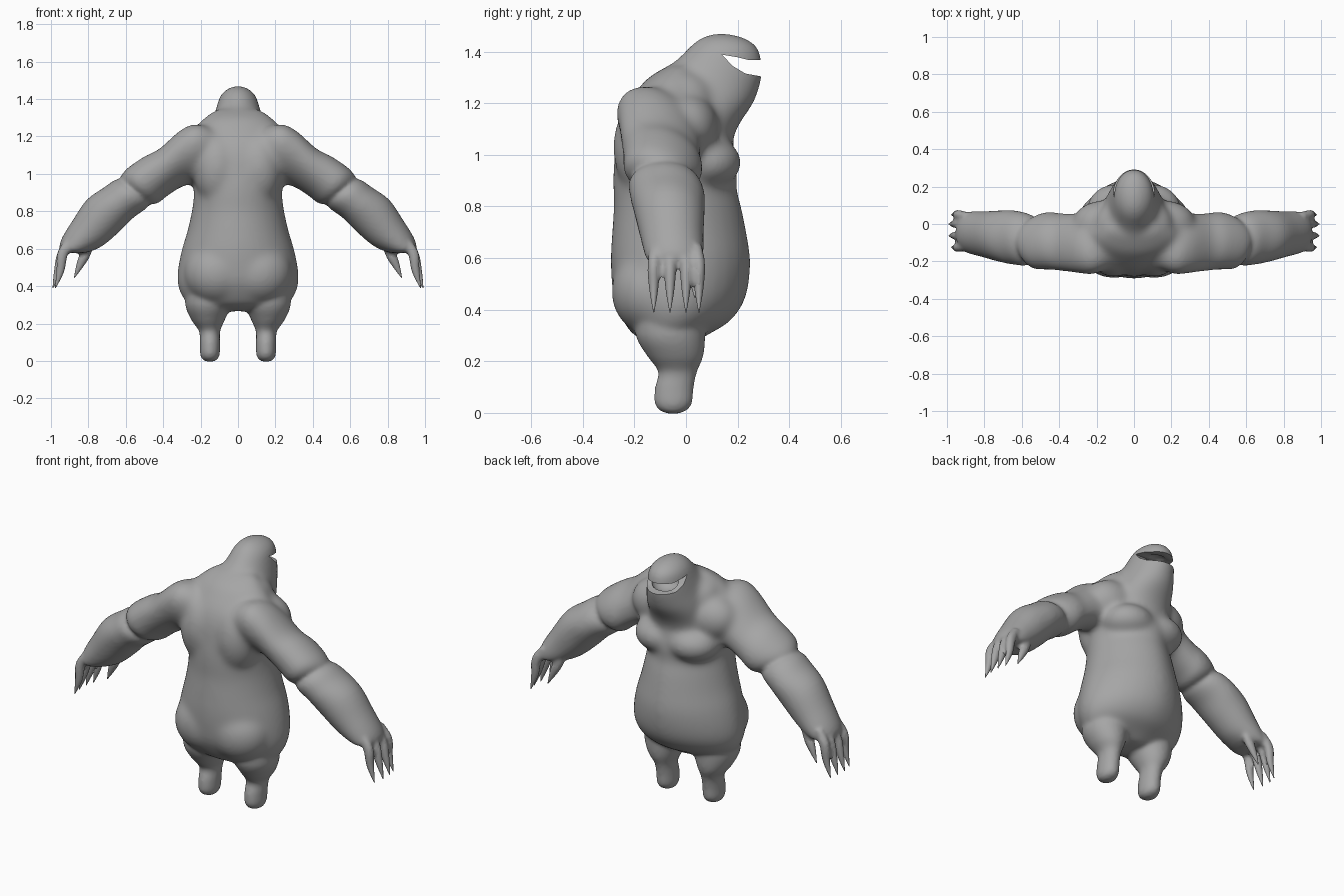
import bpy, bmesh, math
from mathutils import Vector, Matrix

cube = bpy.data.objects.get("Cube")
if cube:
    bpy.data.objects.remove(cube, do_unlink=True)

hide = bpy.data.materials.new("grey_hide")
hide.use_nodes = True
grey = (0.38, 0.38, 0.38, 1)
hide.diffuse_color = grey
hide.node_tree.nodes["Principled BSDF"].inputs["Base Color"].default_value = grey


def make_object(name, bm):
    bmesh.ops.recalc_face_normals(bm, faces=bm.faces)
    mesh = bpy.data.meshes.new(name)
    bm.to_mesh(mesh)
    bm.free()
    mesh.materials.append(hide)
    obj = bpy.data.objects.new(name, mesh)
    bpy.context.collection.objects.link(obj)
    return obj


def activate(obj):
    bpy.ops.object.select_all(action="DESELECT")
    obj.select_set(True)
    bpy.context.view_layer.objects.active = obj


def shade(obj):
    activate(obj)
    bpy.ops.object.shade_smooth_by_angle(angle=math.radians(45))


def fuse(obj, iterations, cutters=()):
    """Melt overlapping masses into one skin, then carve it."""
    remesh = obj.modifiers.new("fuse", "REMESH")
    remesh.mode = "VOXEL"
    remesh.voxel_size = 0.01
    soften = obj.modifiers.new("soften", "SMOOTH")
    soften.factor = 0.5
    soften.iterations = iterations
    for cutter in cutters:
        cutter.hide_render = True
        cut = obj.modifiers.new("carve", "BOOLEAN")
        cut.operation = "DIFFERENCE"
        cut.solver = "EXACT"
        cut.object = cutter
    activate(obj)
    bpy.ops.object.convert(target="MESH")


def spline(a, b, c, d, t):
    """Catmull-Rom blend from b to c."""
    return b + 0.5 * t * (c - a + t * (2 * a - 5 * b + 4 * c - d + t * (3 * (b - c) + d - a)))


def loft(bm, rings, side=1, segments=32, steps=4, front_power=1):
    """Closed skin through rings given as (centre, half axis, half axis)."""
    last = len(rings) - 1
    smooth = []
    for i in range(last):
        quad = [rings[max(0, min(last, i + k))] for k in (-1, 0, 1, 2)]
        for s in range(steps):
            smooth.append([spline(*column, s / steps) for column in zip(*quad)])
    smooth.append(rings[last])
    loops = []
    for centre, u, v in smooth:
        loop = []
        for k in range(segments):
            c, s = math.cos(math.tau * k / segments), math.sin(math.tau * k / segments)
            if s > 0:
                c, s = math.copysign(abs(c) ** front_power, c), s ** front_power
            p = centre + u * c + v * s
            loop.append(bm.verts.new((p.x * side, p.y, p.z)))
        loops.append(loop)
    for low, high in zip(loops, loops[1:]):
        for k in range(segments):
            n = (k + 1) % segments
            bm.faces.new((low[k], low[n], high[n], high[k]))
    bm.faces.new(loops[0])
    bm.faces.new(loops[-1])


def level(z, x, half, back, front):
    """Horizontal ring."""
    return (Vector((x, (back + front) / 2, z)), Vector((half, 0, 0)),
            Vector((0, (front - back) / 2, 0)))


def slanted(x0, z0, x1, z1, back, front, lean=0):
    """Ring spanning an upper and a lower edge point of the arm."""
    top, low = Vector((x0, -lean, z0)), Vector((x1, lean, z1))
    return ((top + low) / 2 + Vector((0, (back + front) / 2, 0)), (top - low) / 2,
            Vector((0, (front - back) / 2, 0)))


def ball(bm, centre, radii):
    m = Matrix.Translation(centre) @ Matrix.Diagonal((*radii, 1))
    bmesh.ops.create_uvsphere(bm, u_segments=32, v_segments=20, radius=1, matrix=m)


# Trunk up to the shoulder slope: height, half width, back, front
trunk = [
    (.266, .1, -.12, .03), (.3, .25, -.2, .08), (.35, .303, -.24, .165),
    (.42, .325, -.275, .22), (.5, .321, -.288, .244), (.6, .3, -.292, .25),
    (.7, .27, -.287, .235), (.8, .248, -.28, .215), (.87, .238, -.282, .197),
    (.93, .238, -.282, .2), (1, .25, -.277, .19), (1.1, .27, -.265, .17),
    (1.18, .27, -.238, .13), (1.25, .23, -.19, .08), (1.3, .18, -.145, .05),
    (1.345, .12, -.07, .03)]

# Neck and head, tapering into the muzzle
neck = [
    (1, .2, -.1, .17), (1.1, .19, -.15, .197), (1.2, .165, -.16, .262),
    (1.27, .142, -.14, .288), (1.32, .127, -.1, .298), (1.37, .112, -.035, .293),
    (1.41, .1, .005, .284), (1.44, .077, .035, .254), (1.46, .047, .07, .21),
    (1.47, .02, .1, .17)]

# Upper arm and forearm: upper edge x z, lower edge x z, back, front
upper_arm = [
    (.03, 1.19, .03, 1, -.18, .03, .04), (.2, 1.265, .21, .95, -.255, .055, .06),
    (.3, 1.24, .29, .935, -.255, .05, .05), (.42, 1.135, .38, .88, -.245, .054, .04),
    (.5, 1.095, .42, .845, -.242, .064, .03), (.6, 1.025, .445, .835, -.24, .05, .02),
    (.64, .97, .49, .84, -.19, .01)]
forearm = [
    (.57, .98, .46, .88, -.15, 0), (.65, .97, .48, .825, -.217, .05),
    (.72, .925, .56, .765, -.217, .072), (.81, .86, .63, .695, -.2, .072),
    (.885, .75, .71, .625, -.178, .068), (.94, .66, .77, .592, -.163, .068),
    (.955, .61, .82, .578, -.15, .06), (.945, .585, .86, .575, -.12, .035)]

# Leg and stump foot: height, x, half width, back, front
leg = [
    (.42, .15, .13, -.2, .08), (.3, .16, .122, -.195, .075),
    (.22, .16, .09, -.15, .067), (.16, .152, .057, -.108, .043),
    (.1, .15, .054, -.12, .03), (.04, .15, .053, -.122, .024),
    (.01, .15, .042, -.103, .003), (-.003, .15, .022, -.07, -.03)]

# Rounded masses on each side of the torso: centre, radii
masses = [
    ((.1, .07, .97), (.155, .145, .105)),    # chest
    ((.17, 0, 1.11), (.16, .125, .13)),      # chest to shoulder
    ((.09, -.02, 1.215), (.125, .14, .115)),  # neck slope
    ((.11, -.15, 1.03), (.13, .133, .2)),    # shoulder blade
    ((.11, -.13, .47), (.18, .16, .17)),     # buttock
    ((.15, -.06, .33), (.13, .135, .1))]     # thigh


def fingers():
    """Paths of the four claws and the thumb claw."""
    for n, y in enumerate((-.125, -.062, 0, .05)):
        x = .982 - .013 * abs(n - 1.5)
        yield f"claw_{n + 1}", [(.89, y * .9 - .005, .65), (.937, y, .575),
                                (x - .012, y, .48), (x + .014, y, .39)]
    yield "thumb_claw", [(.79, .02, .64), (.815, .025, .575), (.843, .03, .515), (.875, .035, .445)]


def claw_rings(path, widths):
    return [(Vector(p), Vector((w, 0, w / 3)), Vector((0, w * .9, 0)))
            for p, w in zip(path, widths)]


# Torso with soft folds
bm = bmesh.new()
loft(bm, [level(z, 0, *rest) for z, *rest in trunk], front_power=1.15)
loft(bm, [level(z, 0, *rest) for z, *rest in neck])
for side in (1, -1):
    loft(bm, [slanted(*r) for r in upper_arm], side)
    for (x, y, z), radii in masses:
        ball(bm, (x * side, y, z), radii)
torso = make_object("torso", bm)
fuse(torso, 40)

# Whole body with crisper elbows, legs and knuckles
bm = bmesh.new()
bm.from_mesh(torso.data)
bpy.data.objects.remove(torso, do_unlink=True)
for side in (1, -1):
    loft(bm, [slanted(*r) for r in forearm], side)
    loft(bm, [level(*r) for r in leg], side)
    for label, path in fingers():
        loft(bm, claw_rings(path[:3], (.024, .028, .02)), side, segments=16)
body = make_object("body", bm)

# Mouth cutters: a side slot and a hollow inside
bm = bmesh.new()
slot_profile = [(.14, 1.388), (.2, 1.378), (.24, 1.368), (.4, 1.366),
                (.4, 1.303), (.29, 1.304), (.23, 1.315), (.18, 1.345)]
face = bm.faces.new([bm.verts.new((-.25, y, z)) for y, z in slot_profile])
slab = bmesh.ops.extrude_face_region(bm, geom=[face])["geom"]
bmesh.ops.translate(bm, vec=(.5, 0, 0),
                    verts=[g for g in slab if isinstance(g, bmesh.types.BMVert)])
slot = make_object("mouth_slot_cutter", bm)
bm = bmesh.new()
ball(bm, (0, .19, 1.335), (.078, .07, .055))
hollow = make_object("mouth_hollow_cutter", bm)
fuse(body, 7, (slot, hollow))
for cutter in (slot, hollow):
    bpy.data.objects.remove(cutter, do_unlink=True)
shade(body)

# Claws
for word, side in (("left", 1), ("right", -1)):
    for label, path in fingers():
        bm = bmesh.new()
        loft(bm, claw_rings(path, (.008, .025, .019, .002)), side, segments=12)
        shade(make_object(f"{word}_{label}", bm))
